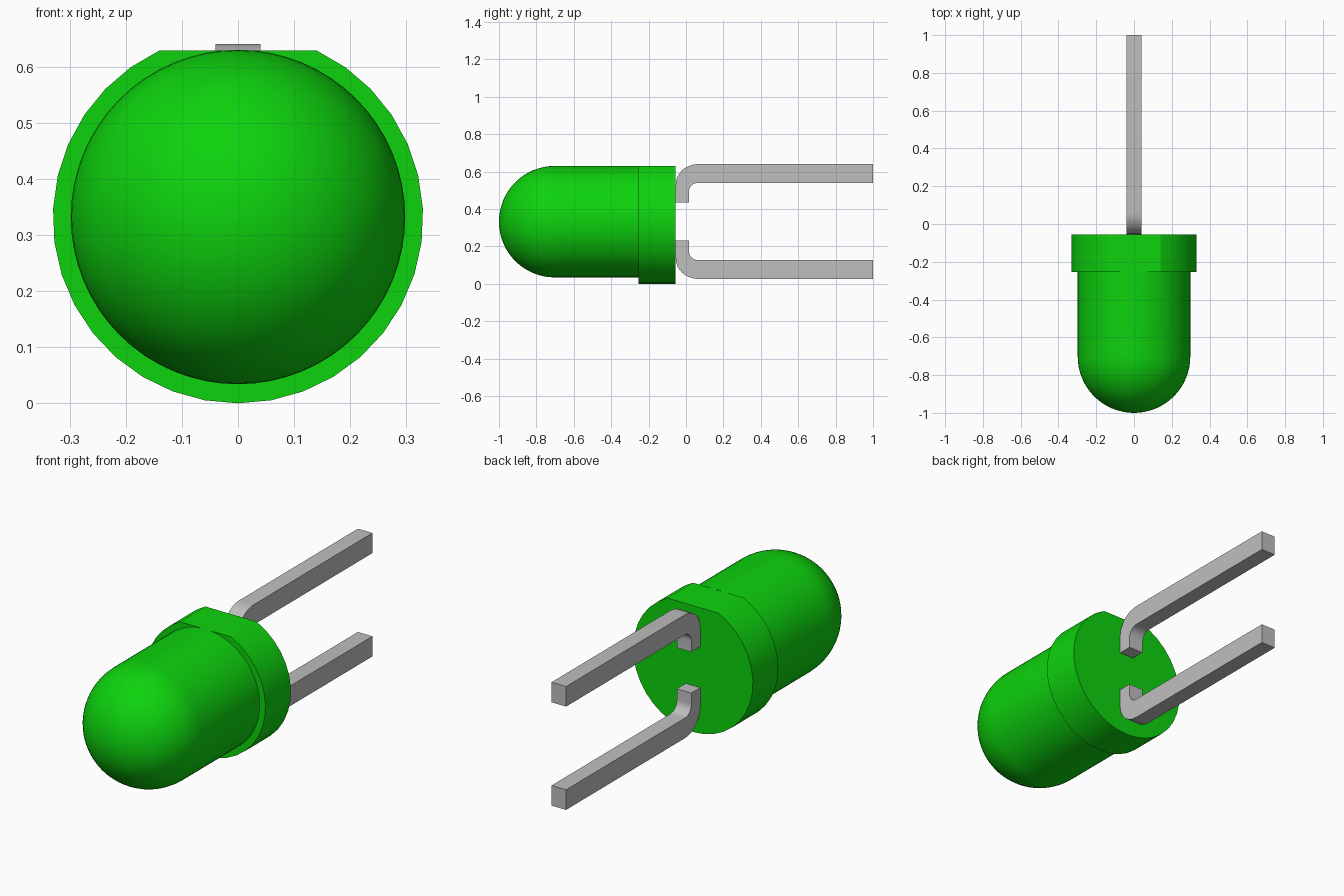
import bpy
import bmesh
import math

cube = bpy.data.objects.get("Cube")
if cube:
    bpy.data.objects.remove(cube, do_unlink=True)


def make_material(name, color):
    mat = bpy.data.materials.new(name)
    mat.use_nodes = True
    mat.diffuse_color = color
    mat.node_tree.nodes["Principled BSDF"].inputs["Base Color"].default_value = color
    return mat


def finish(name, bm, mat):
    bmesh.ops.recalc_face_normals(bm, faces=bm.faces)
    mesh = bpy.data.meshes.new(name)
    bm.to_mesh(mesh)
    bm.free()
    mesh.materials.append(mat)
    obj = bpy.data.objects.new(name, mesh)
    bpy.context.collection.objects.link(obj)
    bpy.ops.object.select_all(action='DESELECT')
    obj.select_set(True)
    bpy.context.view_layer.objects.active = obj
    bpy.ops.object.shade_smooth_by_angle(angle=math.radians(30))
    return obj


def extrude_outline(name, points, offset, mat):
    """Fill a closed outline and push it along the offset vector."""
    bm = bmesh.new()
    face = bm.faces.new([bm.verts.new(p) for p in points])
    result = bmesh.ops.extrude_face_region(bm, geom=[face], use_keep_orig=True)
    moved = [v for v in result["geom"] if isinstance(v, bmesh.types.BMVert)]
    bmesh.ops.translate(bm, verts=moved, vec=offset)
    return finish(name, bm, mat)


green = make_material("green plastic", (0.004, 0.65, 0.004, 1))
metal = make_material("grey metal", (0.52, 0.52, 0.52, 1))

AXIS_Z = 0.332
FLANGE_FRONT, FLANGE_BACK = -0.255, -0.055

# Bulb: round dome and straight barrel, spun about the y axis
RADIUS, DOME_Y = 0.298, -0.702
bm = bmesh.new()
profile = [(0, -1.0)]
for i in range(1, 17):
    a = math.radians(90) * i / 16
    profile.append((RADIUS * math.sin(a), DOME_Y - RADIUS * math.cos(a)))
profile.append((RADIUS, FLANGE_FRONT))
verts = [bm.verts.new((r, y, AXIS_Z)) for r, y in profile]
edges = [bm.edges.new(pair) for pair in zip(verts, verts[1:])]
bmesh.ops.spin(bm, geom=verts + edges, cent=(0, 0, AXIS_Z), axis=(0, 1, 0),
               angle=math.tau, steps=64)
bmesh.ops.remove_doubles(bm, verts=bm.verts, dist=0.0005)
finish("bulb", bm, green)

# Flange: faceted disc with a flat cut on top
FLANGE_R = 0.33
start = math.asin(0.14 / FLANGE_R)
outline = []
for i in range(31):
    a = start + (math.tau - 2 * start) * i / 30
    outline.append((FLANGE_R * math.sin(a), FLANGE_FRONT, 0.33 + FLANGE_R * math.cos(a)))
extrude_outline("flange", outline, (0, FLANGE_BACK - FLANGE_FRONT, 0), green)


# Leads: square legs with a rounded bend, mirrored above and below the axis
def arc(cy, cz, ry, rz, steps=8):
    angles = [math.radians(90) * i / steps for i in range(steps + 1)]
    return [(cy - ry * math.cos(a), cz + rz * math.sin(a)) for a in angles]


bend_outer = arc(0.065, 0.53, 0.12, 0.11)
bend_inner = arc(0.065, 0.49, 0.05, 0.05)
section = ([(FLANGE_BACK, 0.435)] + bend_outer + [(1.0, 0.64), (1.0, 0.54)]
           + bend_inner[::-1] + [(0.015, 0.435)])
for name, side in (("upper_lead", 1), ("lower_lead", -1)):
    pts = [(-0.04, y, 0.333 + side * (z - 0.333)) for y, z in section]
    extrude_outline(name, pts, (0.08, 0, 0), metal)
